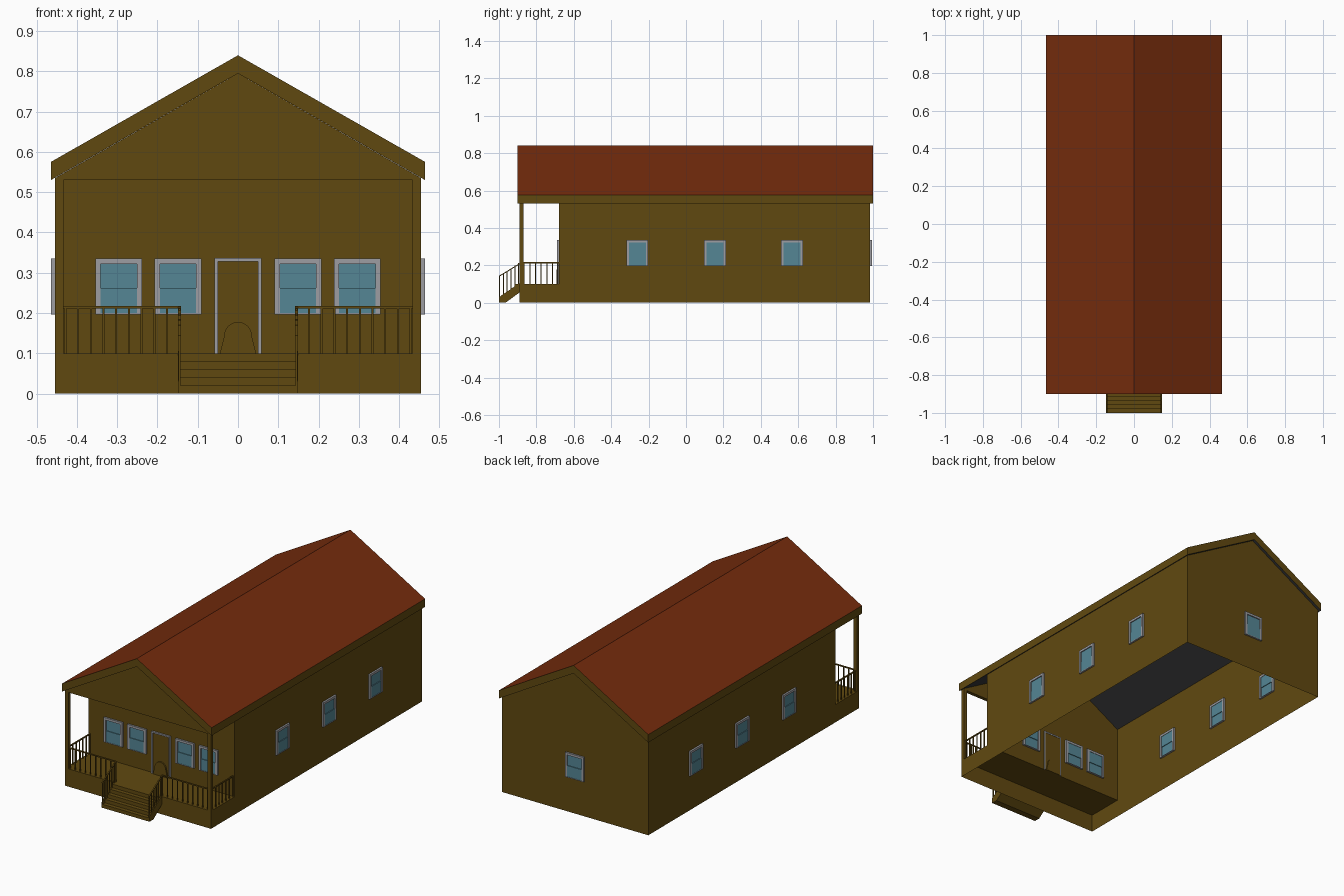
import bpy, bmesh, math
from mathutils import Matrix, Vector

if "Cube" in bpy.data.objects:
    bpy.data.objects.remove(bpy.data.objects["Cube"])

def material(name, rgb):
    m = bpy.data.materials.new(name)
    m.diffuse_color = (*rgb, 1)
    m.use_nodes = True
    m.node_tree.nodes["Principled BSDF"].inputs["Base Color"].default_value = m.diffuse_color
    return m

BROWN = material("brown_siding", (0.118, 0.066, 0.005))
RED = material("red_roof", (0.18, 0.025, 0.004))
GREY = material("grey_trim", (0.34, 0.34, 0.36))
GLASS = material("blue_glass", (0.09, 0.24, 0.30))
DARK = material("dark_underside", (0.04, 0.04, 0.042))

def finish(name, bm, mats):
    me = bpy.data.meshes.new(name)
    bm.to_mesh(me)
    bm.free()
    for m in mats:
        me.materials.append(m)
    ob = bpy.data.objects.new(name, me)
    bpy.context.collection.objects.link(ob)
    return ob

def add_box(bm, lo, hi, mi=0):
    size = [b - a for a, b in zip(lo, hi)]
    mid = [(a + b) / 2 for a, b in zip(lo, hi)]
    r = bmesh.ops.create_cube(bm, size=1, matrix=Matrix.Translation(mid) @ Matrix.Diagonal((*size, 1)))
    for f in {f for v in r["verts"] for f in v.link_faces}:
        f.material_index = mi

def add_prism(bm, pts, axis, a, b):
    """Extrude a profile: axis 'y' takes (x, z) points, axis 'x' takes (y, z) points."""
    put = (lambda p, t: (p[0], t, p[1])) if axis == 'y' else (lambda p, t: (t, p[0], p[1]))
    f = bm.faces.new([bm.verts.new(put(p, a)) for p in pts])
    r = bmesh.ops.extrude_face_region(bm, geom=[f])
    d = Vector(put((0, 0), b - a))
    bmesh.ops.translate(bm, vec=d, verts=[v for v in r["geom"] if isinstance(v, bmesh.types.BMVert)])
    bmesh.ops.recalc_face_normals(bm, faces=bm.faces)

def add_sheet(bm, pts):
    bm.faces.new([bm.verts.new(p) for p in pts])

W, YF, YW, YB = 0.455, -0.89, -0.68, 0.985      # half width, porch front, front wall, back wall
FLOOR, EAVE, RIDGE = 0.10, 0.535, 0.795

# thin outer walls, open underneath
bm = bmesh.new()
for s in (-1, 1):
    add_sheet(bm, [(s*W, YF, 0), (s*W, YB, 0), (s*W, YB, EAVE),
                   (s*W, YW, EAVE), (s*W, YW, FLOOR), (s*W, YF, FLOOR)][::s])
add_sheet(bm, [(W, YB, 0), (-W, YB, 0), (-W, YB, EAVE), (0, YB, RIDGE), (W, YB, EAVE)])
add_sheet(bm, [(-W, YW, FLOOR), (W, YW, FLOOR), (W, YW, EAVE), (0, YW, RIDGE), (-W, YW, EAVE)])
finish("house_walls", bm, [BROWN])

# porch floor and skirt
bm = bmesh.new()
add_sheet(bm, [(-W, YF, FLOOR), (W, YF, FLOOR), (W, YW, FLOOR), (-W, YW, FLOOR)])
add_sheet(bm, [(-W, YF, 0), (W, YF, 0), (W, YF, FLOOR), (-W, YF, FLOOR)])
finish("porch_floor", bm, [BROWN])

# porch gable and corner posts
bm = bmesh.new()
add_prism(bm, [(-W, 0.53), (W, 0.53), (W, EAVE), (0, RIDGE), (-W, EAVE)], 'y', YF, YF + 0.02)
finish("porch_gable", bm, [BROWN])
bm = bmesh.new()
for s in (-1, 1):
    x0, x1 = sorted((s*W, s*0.433))
    add_box(bm, (x0, YF, FLOOR), (x1, YF + 0.02, 0.535))
finish("porch_posts", bm, [BROWN])

# roof: red on top, brown edges, dark below
bm = bmesh.new()
R = 0.465
add_prism(bm, [(-R, 0.53), (0, 0.795), (R, 0.53), (R, 0.575), (0, 0.84), (-R, 0.575)], 'y', -0.90, 1.0)
for f in bm.faces:
    f.material_index = 1 if f.normal.z > 0.3 else 2 if f.normal.z < -0.3 else 0
finish("roof", bm, [BROWN, RED, DARK])

# windows, local frame: outward is -y
def window(name, x, y, turn):
    bm = bmesh.new()
    h, t, z0, z1 = 0.058, 0.013, 0.196, 0.335
    for s in (-1, 1):
        a, b = sorted((s*h, s*(h - t)))
        add_box(bm, (a, -0.01, z0), (b, 0.01, z1))
    add_box(bm, (-h + t, -0.01, z1 - t), (h - t, 0.01, z1))
    add_box(bm, (-h + t, -0.01, z0), (h - t, 0.01, z0 + 0.004))
    add_box(bm, (-h + t, -0.004, 0.258), (h - t, 0.008, z1 - t), 1)      # upper sash
    add_box(bm, (-h + t, -0.008, z0 + 0.004), (h - t, 0.004, 0.262), 1)  # lower sash
    ob = finish(name, bm, [GREY, GLASS])
    ob.location = (x, y, 0)
    ob.rotation_euler.z = turn

for s in (-1, 1):
    for cx in (0.149, 0.296):
        window("front_window", s*cx, YW, 0)
    for cy in (-0.26, 0.155, 0.567):
        window("side_window", s*W, cy, s*math.pi/2)
window("back_window", 0, YB, math.pi)

# front door with trim
bm = bmesh.new()
add_box(bm, (-0.05, YW - 0.004, FLOOR), (0.05, YW + 0.004, 0.328), 1)
for s in (-1, 1):
    a, b = sorted((s*0.058, s*0.05))
    add_box(bm, (a, YW - 0.01, FLOOR), (b, YW + 0.006, 0.336))
add_box(bm, (-0.05, YW - 0.01, 0.328), (0.05, YW + 0.006, 0.336))
finish("front_door", bm, [GREY, BROWN])

# small rounded mound at the foot of the door
bm = bmesh.new()
pts = [(0.035*math.cos(math.pi*i/12), 0.14 + 0.038*math.sin(math.pi*i/12)) for i in range(13)]
add_prism(bm, pts + [(-0.045, FLOOR), (0.045, FLOOR)], 'y', YW - 0.012, YW + 0.008)
finish("door_arch", bm, [BROWN])

# stairs: stepped top, sloped underside
bm = bmesh.new()
n, run, rise = 5, 0.11/5, 0.02
steps = []
for i in range(n):
    steps += [(-1 + i*run, 0.02 + (i - 1)*rise if i else 0.0), (-1 + i*run, 0.02 + i*rise)]
add_prism(bm, steps + [(YF, FLOOR), (YF, 0.055), (-0.965, 0)], 'x', -0.143, 0.143)
finish("stairs", bm, [BROWN])
bm = bmesh.new()
for s in (-1, 1):
    add_prism(bm, [(-1, 0), (-1, 0.03), (YF, 0.105), (YF, 0.055), (-0.965, 0)], 'x', s*0.143, s*0.149)
finish("stair_stringers", bm, [BROWN])

# railings
T = 0.0025
bm = bmesh.new()
for s in (-1, 1):
    x0, x1 = sorted((s*0.142, s*0.433))
    add_box(bm, (x0, YF + 0.007, 0.211), (x1, YF + 0.014, 0.217))        # front top rail
    for i in range(10):
        x = s*(0.145 + 0.0315*i)
        add_box(bm, (x - T, YF + 0.008, FLOOR), (x + T, YF + 0.013, 0.212))
    xs = s*0.445
    add_box(bm, (xs - 0.0035, YF + 0.02, 0.211), (xs + 0.0035, YW, 0.217))  # side top rail
    for i in range(7):
        y = -0.865 + 0.0303*i
        add_box(bm, (xs - T, y - T, FLOOR), (xs + T, y + T, 0.212))
finish("porch_railing", bm, [BROWN])

bm = bmesh.new()
for s in (-1, 1):
    xs = s*0.145
    add_prism(bm, [(-1, 0.138), (YF + 0.01, 0.211), (YF + 0.01, 0.217), (-1, 0.144)], 'x', xs - 0.0035, xs + 0.0035)
    for i in range(6):
        y = -0.997 + 0.0205*i
        z = 0.025 + 0.68*(y + 1)
        add_box(bm, (xs - T, y - T, z), (xs + T, y + T, z + 0.115))
finish("stair_railing", bm, [BROWN])
